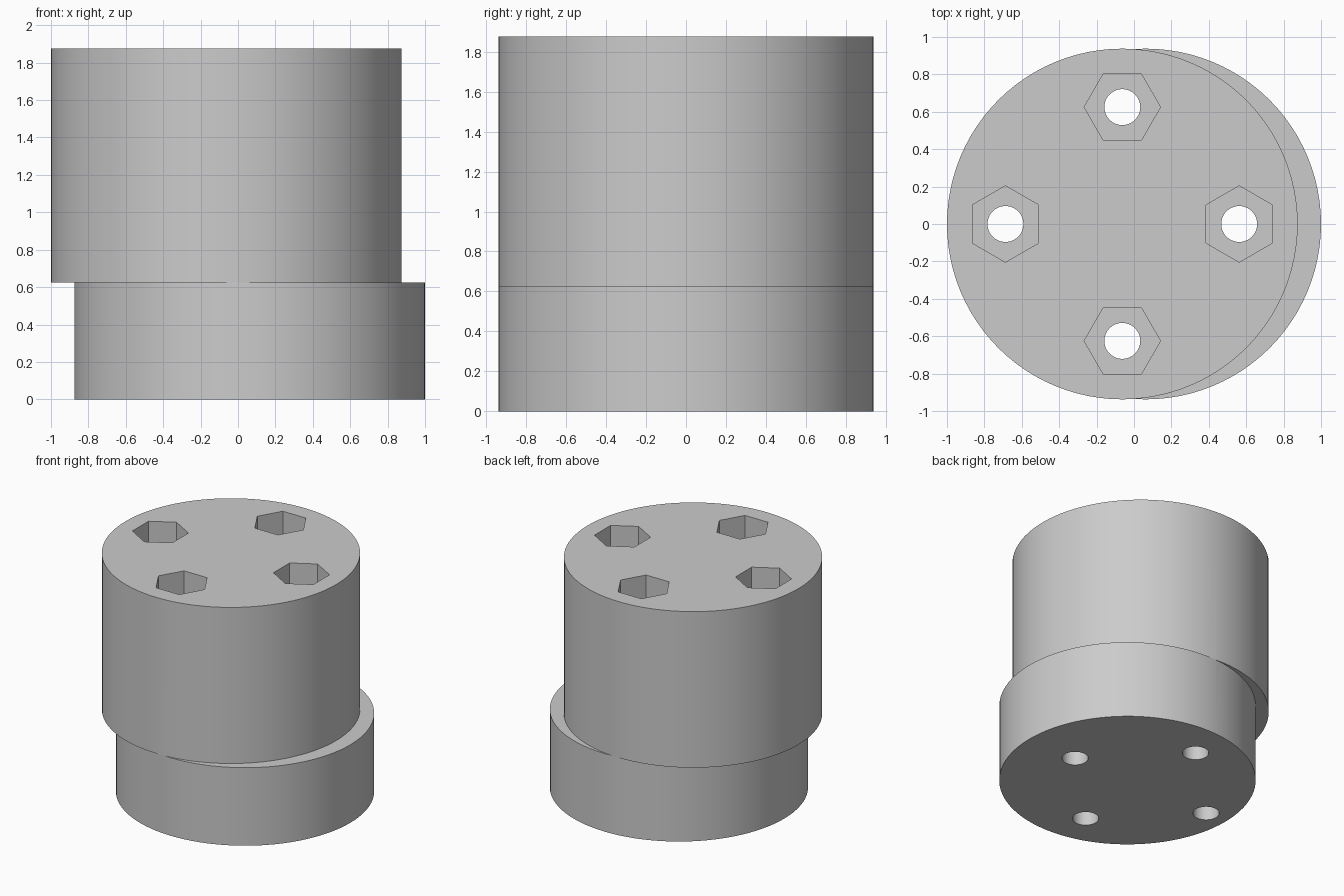
import bpy
import math

if "Cube" in bpy.data.objects:
    bpy.data.objects.remove(bpy.data.objects["Cube"], do_unlink=True)

RADIUS = 0.9375        # both drums
OFFSET = 0.0625        # each drum's shift from the centre
STEP, TOP = 0.625, 1.875
BOLT_CIRCLE = 0.625
HOLE_RADIUS = 0.096
HEX_RADIUS = 0.204
HEX_FLOOR = 0.65

grey = bpy.data.materials.new("plain grey")
grey.use_nodes = True
colour = (0.6, 0.6, 0.6, 1)
grey.diffuse_color = colour
grey.node_tree.nodes["Principled BSDF"].inputs["Base Color"].default_value = colour


def prism(name, sides, radius, x, y, low, high, turn=0):
    bpy.ops.mesh.primitive_cylinder_add(
        vertices=sides, radius=radius, depth=high - low,
        location=(x, y, (low + high) / 2), rotation=(0, 0, turn))
    obj = bpy.context.object
    obj.name = name
    obj.data.materials.append(grey)
    return obj


def combine(target, tool, operation):
    mod = target.modifiers.new(operation.lower(), "BOOLEAN")
    mod.operation = operation
    mod.solver = "EXACT"
    mod.object = tool
    bpy.ops.object.select_all(action="DESELECT")
    target.select_set(True)
    bpy.context.view_layer.objects.active = target
    bpy.ops.object.modifier_apply(modifier=mod.name)
    bpy.data.objects.remove(tool, do_unlink=True)


# Two offset drums joined into one body
body = prism("eccentric_body", 96, RADIUS, OFFSET, 0, 0, STEP)
upper = prism("upper_drum", 96, RADIUS, -OFFSET, 0, STEP, TOP)
combine(body, upper, "UNION")

# Four bolt holes with hexagonal pockets around the upper drum's axis
for i in range(4):
    angle = i * math.pi / 2
    x = -OFFSET + BOLT_CIRCLE * math.cos(angle)
    y = BOLT_CIRCLE * math.sin(angle)
    # The pocket corners point along the bolt circle
    pocket = prism("hex_cutter", 6, HEX_RADIUS, x, y, HEX_FLOOR, TOP + 0.1, angle)
    combine(body, pocket, "DIFFERENCE")
    hole = prism("hole_cutter", 48, HOLE_RADIUS, x, y, -0.1, TOP + 0.1)
    combine(body, hole, "DIFFERENCE")

bpy.ops.object.select_all(action="DESELECT")
body.select_set(True)
bpy.context.view_layer.objects.active = body
bpy.ops.object.shade_smooth_by_angle(angle=math.radians(30))
